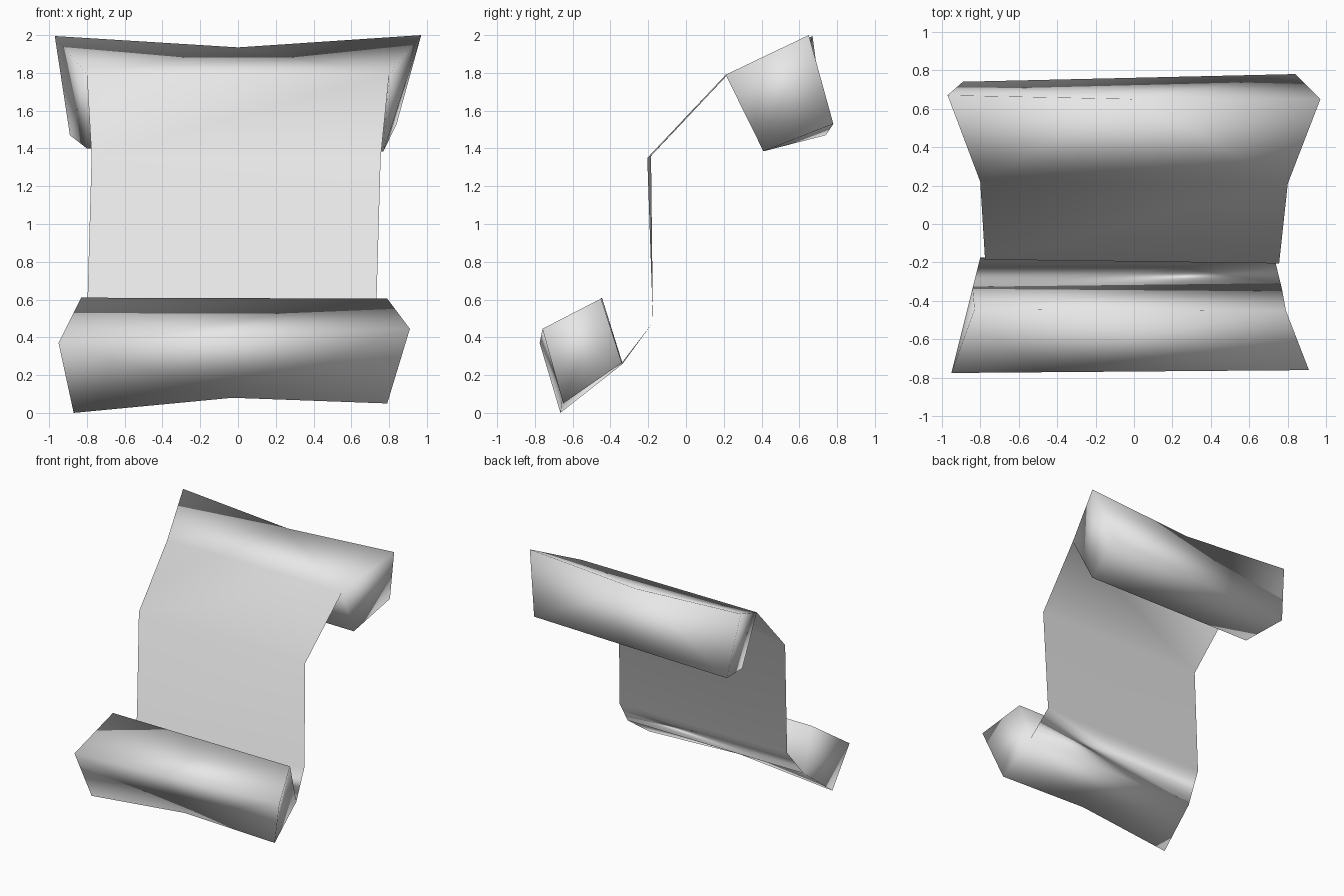
import bpy
import bmesh

cube = bpy.data.objects.get("Cube")
if cube:
    bpy.data.objects.remove(cube, do_unlink=True)

# Plain grey paper
paper = bpy.data.materials.new("paper_grey")
paper.use_nodes = True
grey = (0.8, 0.8, 0.8, 1.0)
paper.diffuse_color = grey
paper.node_tree.nodes["Principled BSDF"].inputs["Base Color"].default_value = grey

bm = bmesh.new()


def row(*points):
    """One crosswise line of the sheet, from -x to +x."""
    return [bm.verts.new(p) for p in points]


def strip(low, high):
    """Face joining two neighbouring rows."""
    bm.faces.new(low + high[::-1])


def roll(rows):
    """Closed four-sided roll with a cap on each end."""
    for a, b in zip(rows, rows[1:] + rows[:1]):
        strip(a, b)
    bm.faces.new([r[0] for r in rows])
    bm.faces.new([r[-1] for r in reversed(rows)])


# Flat sheet, bottom to top
sheet = [
    row((-0.84, -0.335, 0.26), (0.77, -0.34, 0.265)),
    row((-0.80, -0.175, 0.48), (0.73, -0.175, 0.48)),
    row((-0.775, -0.185, 1.36), (0.755, -0.205, 1.35)),
    row((-0.80, 0.22, 1.79), (0.80, 0.21, 1.79)),
]
for a, b in zip(sheet, sheet[1:]):
    strip(a, b)

# Upper roll, curling backward
roll([
    sheet[-1],
    row((-0.97, 0.67, 1.995), (0, 0.65, 1.935), (0.97, 0.65, 2.0)),
    row((-0.89, 0.74, 1.47), (0.84, 0.78, 1.53)),
    row((-0.80, 0.41, 1.40), (0.77, 0.41, 1.385)),
])

# Lower roll, curling forward
roll([
    sheet[0],
    row((-0.87, -0.665, 0.0), (-0.03, -0.655, 0.08), (0.79, -0.65, 0.05)),
    row((-0.95, -0.775, 0.37), (0.91, -0.76, 0.445)),
    row((-0.83, -0.445, 0.61), (0.79, -0.45, 0.605)),
])

bmesh.ops.triangulate(bm, faces=[f for f in bm.faces if len(f.verts) > 4])
for f in bm.faces:
    f.smooth = True

mesh = bpy.data.meshes.new("scroll_sheet")
bm.to_mesh(mesh)
bm.free()
mesh.materials.append(paper)
scroll = bpy.data.objects.new("scroll_sheet", mesh)
bpy.context.collection.objects.link(scroll)
